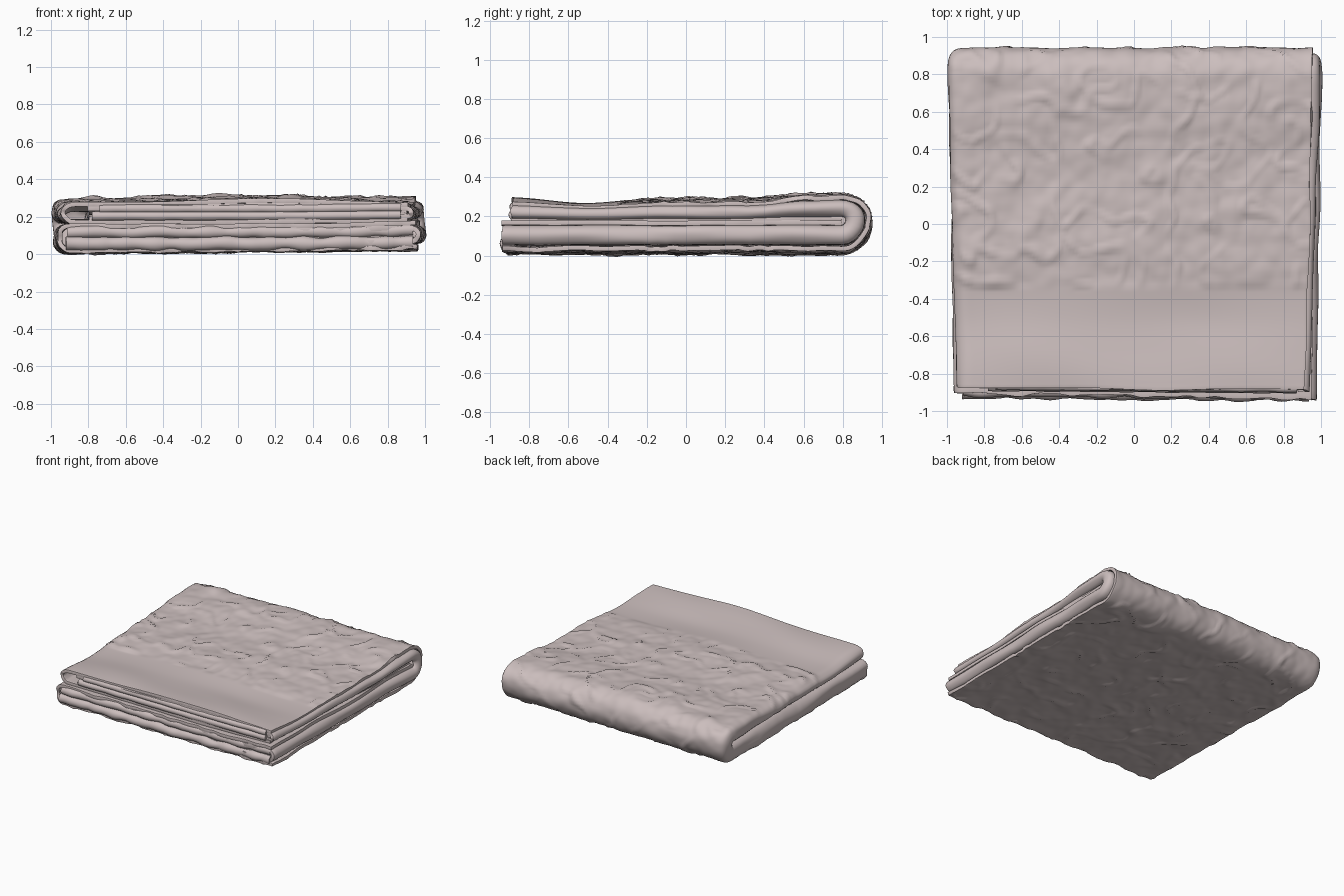
import bpy, bmesh, math
from mathutils import Vector, noise

if "Cube" in bpy.data.objects:
    bpy.data.objects.remove(bpy.data.objects["Cube"])

cloth = bpy.data.materials.new("pale_rose_cloth")
cloth.use_nodes = True
COLOR = (0.60, 0.515, 0.51, 1)
cloth.diffuse_color = COLOR
cloth.node_tree.nodes["Principled BSDF"].inputs["Base Color"].default_value = COLOR

MID, BEND_Y, RADIUS = 0.163, 0.79, 0.152
TOP = [(-0.95, 0.286), (-0.85, 0.282), (-0.5, 0.256), (-0.1, 0.276),
       (0.3, 0.277), (0.65, 0.300), (0.8, 0.303)]


def lerp(a, b, t):
    return a + (b - a) * t


def top_height(y):
    # eased interpolation of the sagging top profile
    for (y0, z0), (y1, z1) in zip(TOP, TOP[1:]):
        if y <= y1:
            t = max(0, (y - y0) / (y1 - y0))
            return lerp(z0, z1, t * t * (3 - 2 * t))
    return TOP[-1][1]


def wave(x, y, seed):
    return noise.noise(Vector((x, y, seed)))


def quilting(x, s):
    # winding raised seams plus soft puffing
    wx = x + 0.10 * wave(x * 5, s * 5, 3)
    ws = s + 0.10 * wave(x * 5, s * 5, 8)
    seam = max(0, 1 - abs(wave(wx * 4.8, ws * 4.8, 1)) / 0.14)
    patchy = max(0, min(1, 0.6 + 1.8 * wave(x * 5, s * 5, 14)))
    return 0.014 * seam * patchy + 0.010 * wave(x * 6, s * 6, 5) + 0.006 * wave(x * 14, s * 14, 2)


def path(u, front_low, front_top):
    """Return y on the straight part, bend angle, and running length."""
    low, arc, high = BEND_Y - front_low, math.pi * RADIUS, BEND_Y - front_top
    s = u * (low + arc + high)
    if s < low:
        return front_low + s, -math.pi / 2, s
    if s < low + arc:
        return BEND_Y, (s - low) / RADIUS - math.pi / 2, s
    return BEND_Y - (s - low - arc), math.pi / 2, s


def section(k_out, k_in, count):
    """Flattened C: outer leaf, round fold, inner leaf, as (across, bulge, k, weight)."""
    pts = [(1 - i / count, 0, k_out, 1) for i in range(count)]
    for i in range(13):
        a = math.pi * i / 12
        k = (k_out + k_in) / 2 + (k_out - k_in) / 2 * math.cos(a)
        pts.append((0, max(0, math.sin(a)) ** 0.8, k, 1 - i / 12))
    pts += [((i + 1) / count, 0, k_in, 0) for i in range(count)]
    return pts


def folded_sheet(name, k_out, k_in, fold_side, edges, fronts, thickness, rows, count, rough):
    """Sheet folded sideways, then bent double around the back."""
    bm = bmesh.new()
    grid = []
    for j in range(rows + 1):
        row = []
        for across, bulge, k, weight in section(k_out, k_in, count):
            y, ang, s = path(j / rows, *fronts)
            up = (math.sin(ang) + 1) / 2
            fold_x, open_x = (lerp(lerp(e[0], e[1], up), lerp(e[2], e[3], up), (y + 0.9) / 1.7)
                              for e in edges)
            r = (k_out - k_in) / 2 * 0.15
            x = lerp(fold_x - fold_side * r, open_x, across) + fold_side * bulge * r
            x += 0.05 * wave(s * 2.5, k * 3, 6) * max(0, abs(2 * across - 1) - 0.7)
            # the front band of the upper leaf stays smooth
            band = 1.0
            if up > 0.99 and y < -0.31:
                band = max(0, (y + 0.345) / 0.035)
            bump = rough * quilting(x, s) * weight * band * lerp(0.75, 1, up)
            if band < 1:
                bump += (1 - band) * weight * 0.012 * wave(x * 1.5 + y, y * 3, 4)
            bump += (1 - weight) * 0.004 * wave(x * 3, s * 3, 9)
            # uneven, slightly skewed front edge
            near_front = max(0, 1 - (y + 0.93) / 0.3) if abs(ang) > 1.5 else 0
            y += near_front * (0.022 * wave(x * (9 - 7 * up), k * 3, 7))
            y -= near_front * lerp(0.018, 0.01, up) * x
            # lower half swells and upper half thins toward the open side
            swell = 0.018 * max(0, x) ** 2
            sag = 0.016 * max(0, x) ** 3 * max(0, min(1, (0.7 - y) / 0.4))
            crown = 0.014 * math.exp(-5 * x * x) + 0.006 * x - 0.005
            high = top_height(y) - MID + crown - sag - swell
            low = RADIUS - 0.006 + swell - 0.010 * x
            half = lerp(low, high, up)
            yy = y + (RADIUS * k + bump) * max(0, math.cos(ang))
            z = MID + swell + (half * k + bump) * math.sin(ang)
            row.append(bm.verts.new((x, yy, z)))
        grid.append(row)
    for a, b in zip(grid, grid[1:]):
        for i in range(len(a) - 1):
            bm.faces.new((a[i], a[i + 1], b[i + 1], b[i]))
    bmesh.ops.recalc_face_normals(bm, faces=bm.faces)
    mesh = bpy.data.meshes.new(name)
    bm.to_mesh(mesh)
    bm.free()
    obj = bpy.data.objects.new(name, mesh)
    bpy.context.collection.objects.link(obj)
    mesh.materials.append(cloth)
    mesh.shade_smooth()
    solid = obj.modifiers.new("thickness", "SOLIDIFY")
    solid.thickness, solid.offset = thickness, 0
    bevel = obj.modifiers.new("soft_edges", "BEVEL")
    bevel.width, bevel.segments = thickness * 0.4, 2
    bevel.limit_method, bevel.angle_limit = "ANGLE", math.radians(65)


# edge positions: front low, front top, back low, back top
folded_sheet("outer_cloth", 0.93, 0.085, -1,
             ((-0.955, -0.93, -0.975, -0.985), (0.955, 0.91, 0.965, 0.955)),
             (-0.92, -0.885), 0.024, 185, 112, 1.0)
folded_sheet("inner_cloth", 0.73, 0.25, 1,
             ((0.96, 0.93, 0.99, 0.98), (-0.85, -0.80, -0.85, -0.80)),
             (-0.915, -0.885), 0.026, 90, 42, 0.3)
folded_sheet("lining", 0.55, 0.43, 1,
             ((0.94, 0.90, 0.965, 0.955), (-0.80, -0.76, -0.80, -0.76)),
             (-0.90, -0.87), 0.016, 60, 22, 0.1)


def hem_roll(name, z, y, radius, x0, x1, seed, lumpy):
    # rolled hem tucked along the open front
    curve = bpy.data.curves.new(name, "CURVE")
    curve.dimensions = "3D"
    curve.bevel_depth, curve.bevel_resolution, curve.use_fill_caps = radius, 4, True
    spline = curve.splines.new("POLY")
    steps = 90
    spline.points.add(steps)
    for i, p in enumerate(spline.points):
        x = lerp(x0, x1, i / steps)
        p.co = (x, y + lumpy * 0.016 * wave(x * 8, 0, seed) - 0.015 * (x + 1) / 2,
                z + lumpy * 0.008 * wave(x * 6, 2, seed) + 0.008 * max(0, x) ** 2, 1)
        p.radius = 1 + lumpy * 0.3 * wave(x * 10, 5, seed)
    spline.use_smooth = True
    obj = bpy.data.objects.new(name, curve)
    bpy.context.collection.objects.link(obj)
    curve.materials.append(cloth)


hem_roll("lower_hem", 0.056, -0.897, 0.036, -0.92, 0.935, 11, 1)
hem_roll("middle_hem", 0.118, -0.890, 0.032, -0.91, 0.935, 12, 1)
hem_roll("upper_hem", 0.204, -0.868, 0.024, -0.78, 0.87, 13, 0.3)
hem_roll("top_hem", 0.243, -0.862, 0.024, -0.74, 0.87, 15, 0.3)
